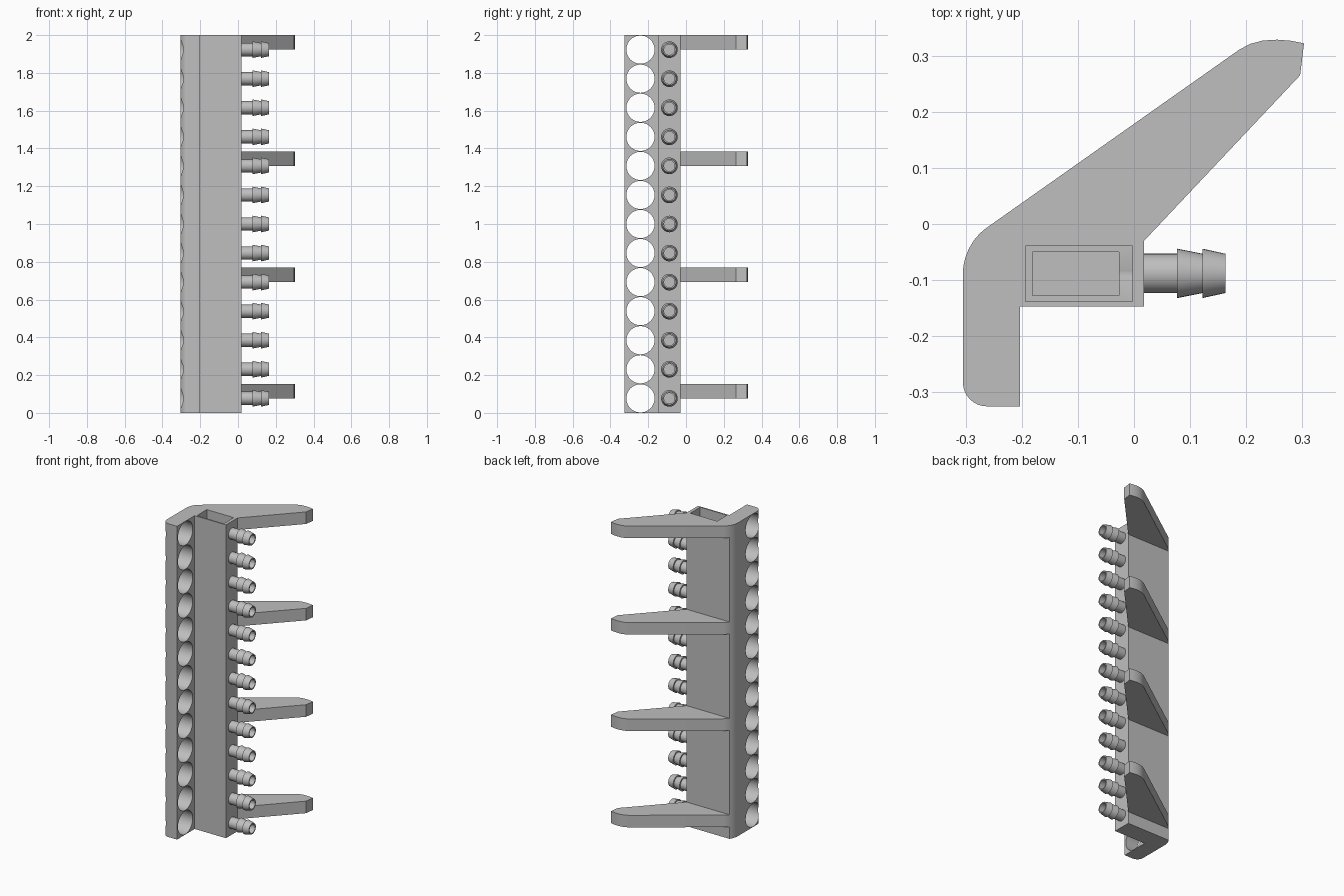
import bpy, bmesh
from math import sin, cos, tau, radians
from mathutils import Matrix

default = bpy.data.objects.get("Cube")
if default:
    bpy.data.objects.remove(default, do_unlink=True)

COUNT = 13
PITCH = 2 / COUNT
LEVELS = [PITCH * (i + 0.5) for i in range(COUNT)]
PORT_Y = -0.088
BORE = 0.028
BACK_Y = -0.03

grey = bpy.data.materials.new("plain grey")
grey.use_nodes = True
colour = (0.52, 0.52, 0.52, 1)
grey.diffuse_color = colour
grey.node_tree.nodes["Principled BSDF"].inputs["Base Color"].default_value = colour


def finish(name, bm):
    bmesh.ops.recalc_face_normals(bm, faces=bm.faces)
    mesh = bpy.data.meshes.new(name)
    bm.to_mesh(mesh)
    bm.free()
    mesh.materials.append(grey)
    ob = bpy.data.objects.new(name, mesh)
    bpy.context.scene.collection.objects.link(ob)
    return ob


def activate(ob):
    bpy.ops.object.select_all(action='DESELECT')
    ob.select_set(True)
    bpy.context.view_layer.objects.active = ob


def smooth(ob):
    activate(ob)
    bpy.ops.object.shade_smooth_by_angle(angle=radians(30))


def arc(cx, cy, r, start, end, steps=8):
    angles = [radians(start + (end - start) * i / steps) for i in range(steps + 1)]
    return [(cx + r * cos(a), cy + r * sin(a)) for a in angles]


def extrude(name, outline, z0, z1):
    bm = bmesh.new()
    face = bm.faces.new([bm.verts.new((x, y, z0)) for x, y in outline])
    made = bmesh.ops.extrude_face_region(bm, geom=[face])["geom"]
    verts = [v for v in made if isinstance(v, bmesh.types.BMVert)]
    bmesh.ops.translate(bm, verts=verts, vec=(0, 0, z1 - z0))
    return finish(name, bm)


def rectangle(x0, x1, y0, y1):
    return [(x0, y0), (x1, y0), (x1, y1), (x0, y1)]


def row_of_rods(name, y, radius, x0, x1, sides):
    bm = bmesh.new()
    for z in LEVELS:
        place = Matrix.Translation(((x0 + x1) / 2, y, z)) @ Matrix.Rotation(tau / 4, 4, 'Y')
        bmesh.ops.create_cone(bm, cap_ends=True, segments=sides, radius1=radius,
                              radius2=radius, depth=x1 - x0, matrix=place)
    return finish(name, bm)


def cut(ob, cutter):
    cutter.hide_render = True
    mod = ob.modifiers.new("cut", 'BOOLEAN')
    mod.operation = 'DIFFERENCE'
    mod.solver = 'EXACT'
    mod.object = cutter
    activate(ob)
    bpy.ops.object.modifier_apply(modifier=mod.name)
    bpy.data.objects.remove(cutter, do_unlink=True)


# Main column: flat flange with rounded edges joined to a square duct
shoulder = (-0.202, -0.09, 0.103)
column = extrude("column", [
    (-0.203, -0.325), (-0.203, -0.147), (0.018, -0.147), (0.018, BACK_Y),
    *arc(*shoulder, 144.4, 180), *arc(-0.262, -0.282, 0.043, 180, 270)], 0, 2)

# Duct cavity, open at the top with a stepped floor
cut(column, extrude("cavity_cutter", rectangle(-0.193, -0.003, -0.138, -0.039), 0.05, 2.1))
cut(column, extrude("floor_cutter", rectangle(-0.181, -0.027, -0.127, -0.05), 0.02, 0.1))

# Round holes through the flange, and port openings into the duct
cut(column, row_of_rods("hole_cutter", -0.241, 0.0745, -0.4, -0.19, 64))
cut(column, row_of_rods("port_cutter", PORT_Y, BORE, -0.1, 0.05, 32))
smooth(column)

# Swept fins behind the column
fin_outline = [
    (0.018, BACK_Y), (0.296, 0.265), (0.303, 0.322), (0.28, 0.3265), (0.255, 0.3285),
    (0.23, 0.327), (0.207, 0.321), (0.188, 0.311), *arc(*shoulder, 124.4, 144.4)]
for n in range(4):
    top = 2 - n * 4 * PITCH
    smooth(extrude(f"fin_{n + 1}", fin_outline, top - PITCH / 2, top))

# Barbed hose connectors, lathed around the x axis
BARB = [(0.018, 0.035), (0.077, 0.035), (0.077, 0.044), (0.122, 0.035),
        (0.122, 0.044), (0.163, 0.035), (0.163, BORE), (0.018, BORE)]
SIDES = 32
for n, z in enumerate(LEVELS):
    bm = bmesh.new()
    rings = [[bm.verts.new((x, PORT_Y + r * cos(tau * i / SIDES), z + r * sin(tau * i / SIDES)))
              for i in range(SIDES)] for x, r in BARB]
    for a, b in zip(rings, rings[1:]):
        for i in range(SIDES):
            j = (i + 1) % SIDES
            bm.faces.new((a[i], a[j], b[j], b[i]))
    smooth(finish(f"hose_barb_{n + 1}", bm))
